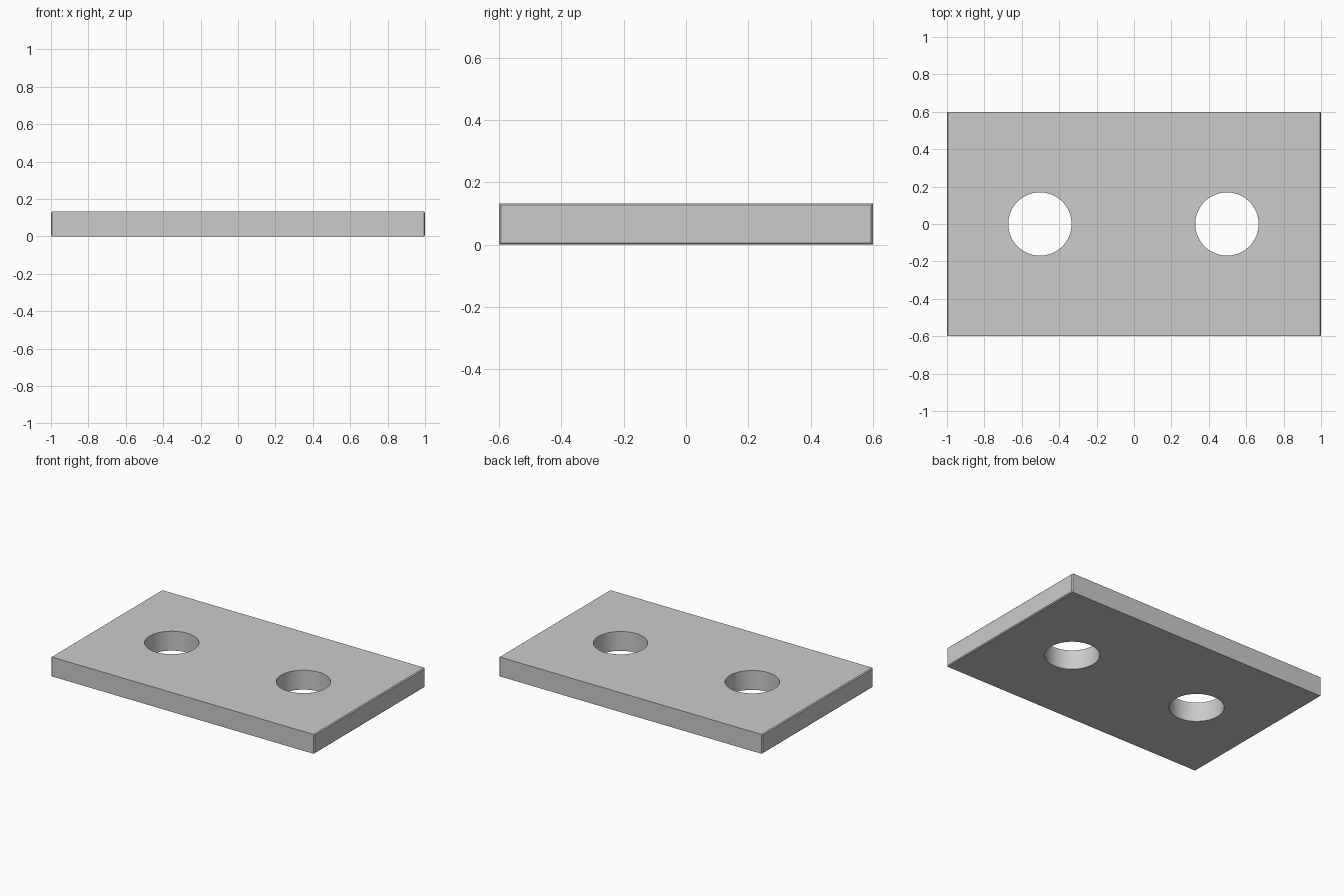
import bpy, bmesh

if "Cube" in bpy.data.objects:
    bpy.data.objects.remove(bpy.data.objects["Cube"])

L, W, H = 2.0, 1.2, 0.133

# plate body with a fine chamfer around both end faces
bm = bmesh.new()
bmesh.ops.create_cube(bm, size=1)
for v in bm.verts:
    v.co = (v.co.x * L, v.co.y * W, (v.co.z + 0.5) * H)
end_edges = [e for e in bm.edges if abs(e.verts[0].co.x - e.verts[1].co.x) < 1e-6]
bmesh.ops.bevel(bm, geom=end_edges, offset=0.006, segments=1, affect='EDGES')
mesh = bpy.data.meshes.new("plate")
bm.to_mesh(mesh)
bm.free()
plate = bpy.data.objects.new("plate", mesh)
bpy.context.collection.objects.link(plate)

# two round through-holes
for side in (-1, 1):
    bpy.ops.mesh.primitive_cylinder_add(vertices=96, radius=0.169, depth=H * 3,
                                        location=(side * 0.5 - 0.003, 0, H / 2))
    cutter = bpy.context.object
    cutter.name = "hole_cutter"
    bpy.context.view_layer.objects.active = plate
    mod = plate.modifiers.new("hole", 'BOOLEAN')
    mod.operation = 'DIFFERENCE'
    mod.solver = 'EXACT'
    mod.object = cutter
    bpy.ops.object.modifier_apply(modifier=mod.name)
    bpy.data.objects.remove(cutter, do_unlink=True)

# smooth hole walls, crisp edges
bpy.ops.object.select_all(action='DESELECT')
plate.select_set(True)
bpy.context.view_layer.objects.active = plate
bpy.ops.object.shade_smooth_by_angle(angle=0.5)
